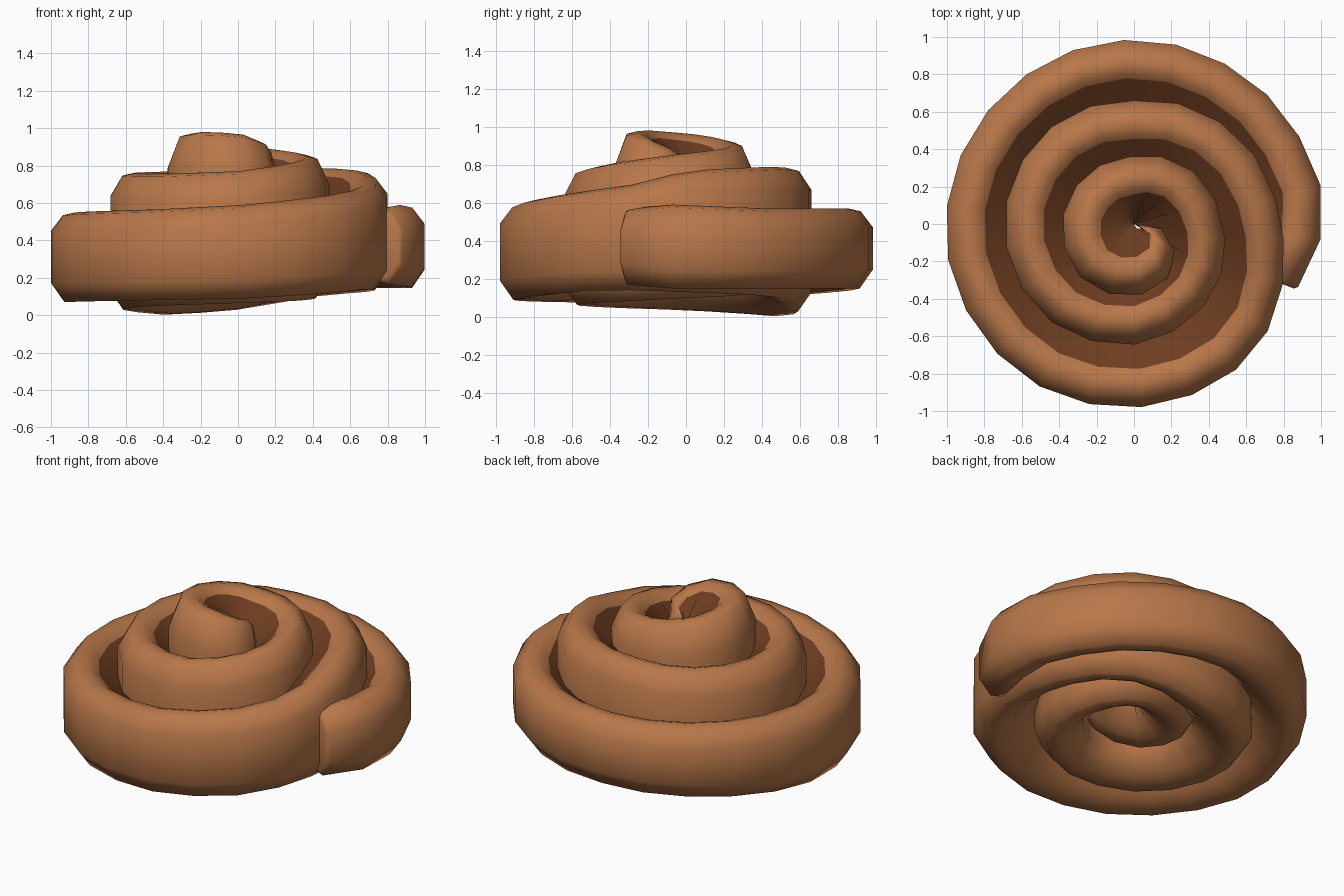
import bpy, bmesh, math

if "Cube" in bpy.data.objects:
    bpy.data.objects.remove(bpy.data.objects["Cube"])

def mat(name, c):
    m = bpy.data.materials.new(name)
    m.diffuse_color = (*c, 1)
    m.use_nodes = True
    m.node_tree.nodes["Principled BSDF"].inputs["Base Color"].default_value = m.diffuse_color
    return m

dough = mat("baked dough", (0.48, 0.185, 0.068))
filling = mat("dark filling", (0.155, 0.047, 0.015))

# spiral keys: angle, outer radius, top height, bottom height
KEYS = [(-21, .94, .57, .17), (-5, 1, .59, .15), (11, 1.02, .58, .145), (27, 1, .57, .145),
        (60, .985, .57, .15), (92, .985, .57, .15), (135, .985, .56, .12), (174, 1.005, .55, .075),
        (190, 1.012, .55, .07), (239, 1.005, .565, .08), (272, .98, .59, .09),
        (306, .95, .64, .12), (324, .91, .67, .14), (340, .85, .7, .14), (360, .785, .77, .13),
        (405, .72, .79, .11), (450, .66, .78, .03), (485, .68, .77, 0), (540, .695, .76, .035),
        (585, .69, .755, .05), (630, .645, .77, .065), (675, .57, .82, .08), (720, .475, .86, .1),
        (765, .42, .885, .11), (810, .36, .91, .12), (855, .365, .94, .13), (900, .385, .965, .15),
        (945, .405, .98, .18), (990, .39, .975, .22), (1035, .32, .91, .3), (1070, .17, .84, .4)]

def sample(a):
    for p, q in zip(KEYS, KEYS[1:]):
        if a <= q[0]:
            t = (a - p[0]) / (q[0] - p[0])
            return [p[i] + (q[i] - p[i]) * t for i in (1, 2, 3)]
    return [.0, .8, .4]

# rolled strip cross-section: (inward offset, height); it reaches in under the next coil
def section(a, r, zt, zb):
    reach = max(min(r - sample(a + 360)[0] + .03, r - .001), .24)
    bev = .1 if a < 360 else .1 + .08 * min((a - 360) / 540, 1)
    drop = min(.06 + (reach - .2) * .55, .2)
    rise = min(.05 + (reach - .2) * .7, .2)
    low = zb + rise
    return [(0, zb + .1), (0, zt - bev), (.065, zt - .015), (.13, zt), (.175, zt - .015),
            (.205, zt - .04), (reach, max(zt - drop, low + .08)), (reach, low),
            (.22, zb + .04), (.15, zb + .005), (.07, zb)]

DARK_SEG = 5   # sloping floor between the coils

bm = bmesh.new()
angles, a = [], -21.0
while a < 1055:
    angles.append(a)
    a += 16.3 if a < 360 else (20 if a < 700 else 26)
angles.append(1070)

def ring(a, shrink=1.0, da=0.0):
    r, zt, zb = sample(a)
    k = 1 if a < 1000 else 1 - .25 * (a - 1000) / 70
    zm, c = (zt + zb) / 2, .15
    t = math.radians(a + da)
    out = []
    for off, z in section(a, r, zt, zb):
        off = c + (off - c) * shrink
        z = zm + (z - zm) * shrink
        rr = max(r - off * k, .001)
        out.append(bm.verts.new((rr * math.cos(t), rr * math.sin(t), z)))
    return out

rings = [ring(-20, .85, -2)] + [ring(a) for a in angles]
n = len(rings[0])
for A, B in zip(rings, rings[1:]):
    for i in range(n):
        j = (i + 1) % n
        f = bm.faces.new((A[i], B[i], B[j], A[j]))
        f.material_index = 1 if i == DARK_SEG else 0
# end caps
bm.faces.new(rings[0])
bm.faces.new(rings[-1][::-1])
bmesh.ops.recalc_face_normals(bm, faces=bm.faces)
for f in bm.faces:
    f.smooth = True
# crisp line where dough meets filling
for e in bm.edges:
    if len({f.material_index for f in e.link_faces}) > 1:
        e.smooth = False

me = bpy.data.meshes.new("spiral_bun")
bm.to_mesh(me)
bm.free()
me.materials.append(dough)
me.materials.append(filling)
ob = bpy.data.objects.new("spiral_bun", me)
bpy.context.collection.objects.link(ob)
